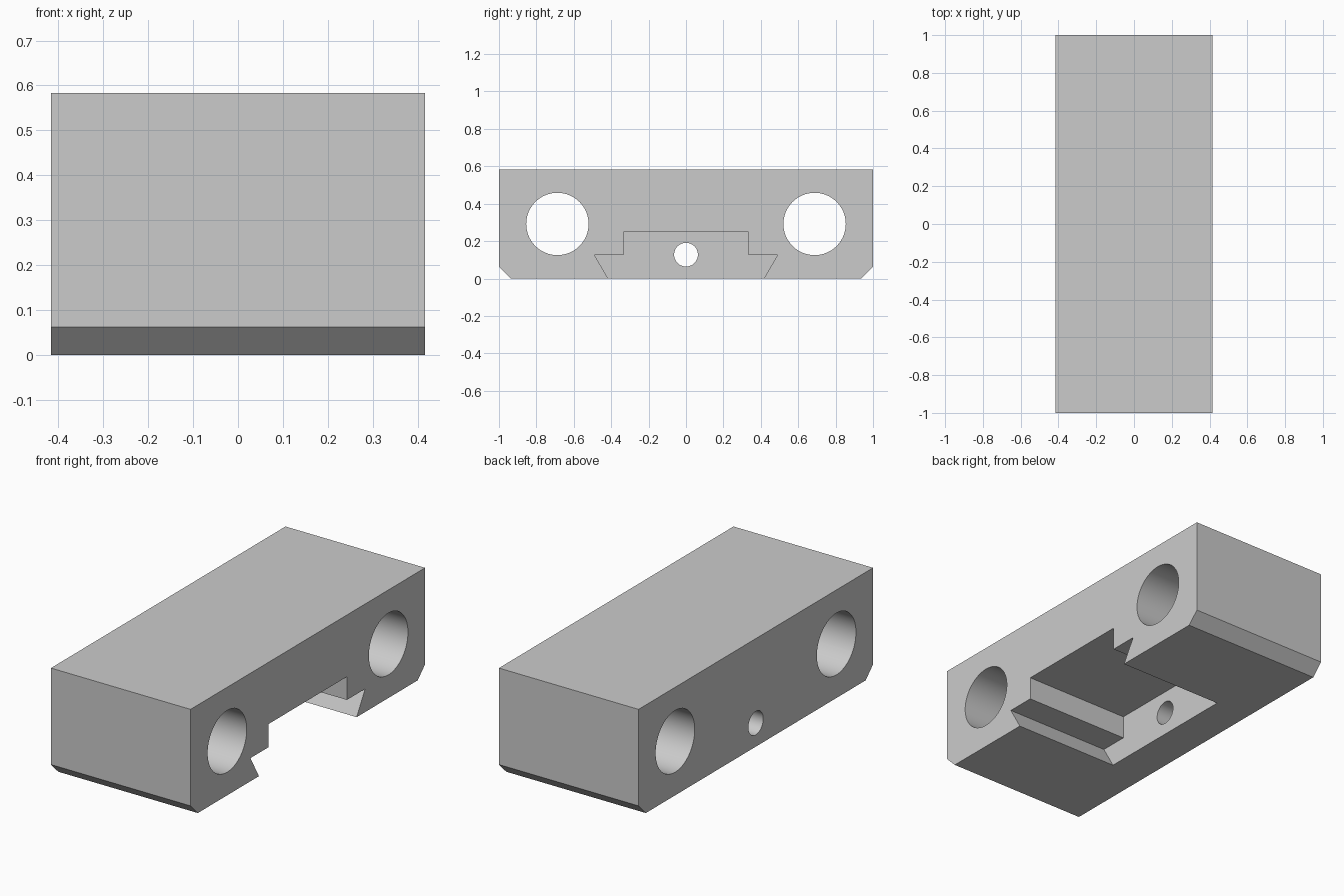
import bpy, bmesh, math

if "Cube" in bpy.data.objects:
    bpy.data.objects.remove(bpy.data.objects["Cube"], do_unlink=True)

HALF_W, HEIGHT = 0.4167, 0.5833
WALL_X = -0.2083          # inner face of the closed end of the slot

grey = bpy.data.materials.new("light_grey")
grey.use_nodes = True
colour = (0.6, 0.6, 0.6, 1)
grey.diffuse_color = colour
grey.node_tree.nodes["Principled BSDF"].inputs["Base Color"].default_value = colour


def prism(name, profile, x0, x1):
    """Extrude a (y, z) profile along x."""
    bm = bmesh.new()
    face = bm.faces.new([bm.verts.new((x0, y, z)) for y, z in profile])
    new = bmesh.ops.extrude_face_region(bm, geom=[face])["geom"]
    moved = [v for v in new if isinstance(v, bmesh.types.BMVert)]
    bmesh.ops.translate(bm, vec=(x1 - x0, 0, 0), verts=moved)
    bmesh.ops.recalc_face_normals(bm, faces=bm.faces)
    mesh = bpy.data.meshes.new(name)
    bm.to_mesh(mesh)
    bm.free()
    mesh.materials.append(grey)
    obj = bpy.data.objects.new(name, mesh)
    bpy.context.collection.objects.link(obj)
    return obj


def mirrored(half):
    """Complete a right-hand profile with its reflection in y."""
    return half + [(-y, z) for y, z in reversed(half)]


def circle(y, z, r, n=64):
    return [(y + r * math.cos(2 * math.pi * i / n),
             z + r * math.sin(2 * math.pi * i / n)) for i in range(n)]


# Block with chamfered lower ends
block = prism("clamp_block",
              mirrored([(0.9375, 0), (1, 0.0625), (1, HEIGHT)]), -HALF_W, HALF_W)

# Dovetail slot with a raised channel, open at one side only
slot = mirrored([(0.4311, -0.025 * 2 + 0.025), (0.4167, 0), (0.4889, 0.125),
                 (0.3333, 0.125), (0.3333, 0.25)])
slot[0], slot[-1] = (0.4023, -0.025), (-0.4023, -0.025)
cutters = [prism("slot_cutter", slot, WALL_X, HALF_W + 0.1)]

# Two large through holes and a small hole in the slot wall
for side in (-1, 1):
    cutters.append(prism("rod_hole_cutter", circle(side * 0.6875, 0.2917, 0.1667), -0.6, 0.6))
cutters.append(prism("screw_hole_cutter", circle(0, 0.1275, 0.0635, 48), -0.6, 0))

bpy.ops.object.select_all(action="DESELECT")
bpy.context.view_layer.objects.active = block
block.select_set(True)
for cutter in cutters:
    mod = block.modifiers.new("cut", "BOOLEAN")
    mod.operation, mod.solver, mod.object = "DIFFERENCE", "EXACT", cutter
    bpy.ops.object.modifier_apply(modifier=mod.name)
    bpy.data.objects.remove(cutter, do_unlink=True)

bpy.ops.object.shade_smooth_by_angle(angle=math.radians(30))
